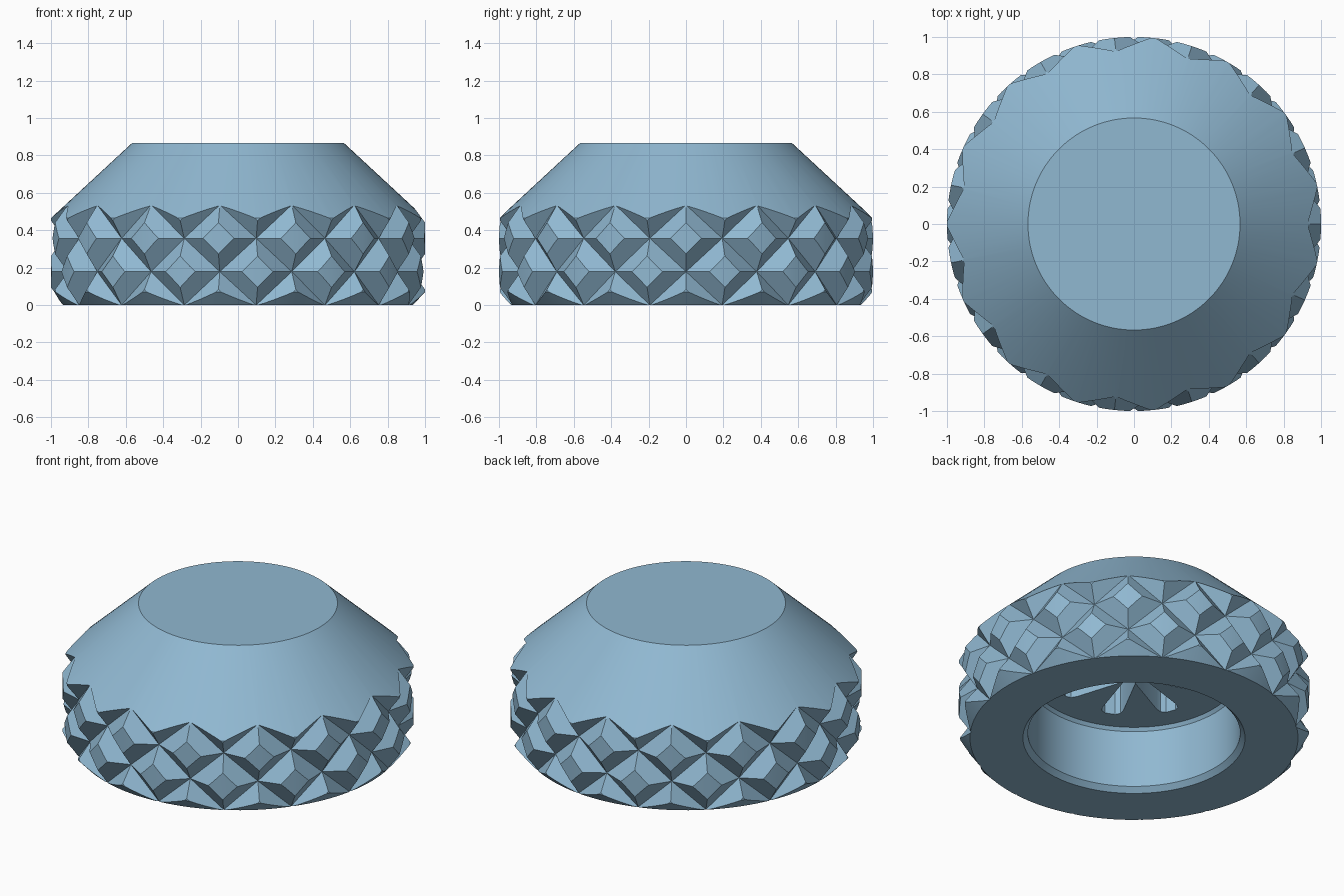
import bpy, bmesh, math
from math import sin, cos, pi, radians

if "Cube" in bpy.data.objects:
    bpy.data.objects.remove(bpy.data.objects["Cube"])

TEETH = 15            # knurl repeats around the rim
ROW = 0.1785          # height of half a knurl diamond

blue = bpy.data.materials.new("soft blue")
blue.diffuse_color = (0.28, 0.48, 0.64, 1)
blue.use_nodes = True
blue.node_tree.nodes["Principled BSDF"].inputs["Base Color"].default_value = blue.diffuse_color


def make_object(name, bm):
    bmesh.ops.recalc_face_normals(bm, faces=bm.faces)
    mesh = bpy.data.meshes.new(name)
    bm.to_mesh(mesh)
    bm.free()
    mesh.materials.append(blue)
    obj = bpy.data.objects.new(name, mesh)
    bpy.context.collection.objects.link(obj)
    return obj


def lathe(name, profile, steps):
    """Spin (radius, z) points around z; the first and last lie on the axis."""
    bm = bmesh.new()
    rings = []
    for r, z in profile:
        n = steps if r > 0 else 1
        rings.append([bm.verts.new((r * cos(2 * pi * i / steps), r * sin(2 * pi * i / steps), z))
                      for i in range(n)])
    for low, high in zip(rings, rings[1:]):
        if len(low) == 1:
            bm.faces.new(high)
        elif len(high) == 1:
            bm.faces.new(low)
        else:
            for i in range(steps):
                j = (i + 1) % steps
                bm.faces.new((low[i], low[j], high[j], high[i]))
    # flat discs replace the axis points
    bmesh.ops.delete(bm, geom=[v for v in bm.verts if not v.link_faces], context='VERTS')
    return make_object(name, bm)


def knurl_drum():
    """Drum of pointed pyramids separated by two families of crossing grooves."""
    bm = bmesh.new()
    n = 2 * TEETH
    rows = []
    for b in range(-1, 6):
        ring = []
        for a in range(n):
            r = 0.93 if (a + b) % 2 else 1.062      # groove crossing / pyramid tip
            t = 2 * pi * a / n
            ring.append(bm.verts.new((r * cos(t), r * sin(t), b * ROW)))
        rows.append(ring)
    for k in range(len(rows) - 1):
        low, high, b = rows[k], rows[k + 1], k - 1
        for a in range(n):
            c = (a + 1) % n
            p, q, s, t = low[a], low[c], high[c], high[a]
            if (a + b) % 2:
                bm.faces.new((p, q, s))
                bm.faces.new((p, s, t))
            else:
                bm.faces.new((p, q, t))
                bm.faces.new((q, s, t))
    bm.faces.new(rows[0])
    bm.faces.new(rows[-1])
    return make_object("knurl_cutter", bm)


def star_prism(z0, z1):
    """Eight-armed star with rounded arm ends."""
    bm = bmesh.new()
    outline = []
    arm = [(0.40, -0.062), (0.435, -0.055), (0.455, -0.03),
           (0.455, 0.03), (0.435, 0.055), (0.40, 0.062)]
    for k in range(8):
        t = radians(22.5 + 45 * k)
        outline.append((0.09 * cos(t - pi / 8), 0.09 * sin(t - pi / 8)))
        outline += [(x * cos(t) - y * sin(t), x * sin(t) + y * cos(t)) for x, y in arm]
    low = [bm.verts.new((x, y, z0)) for x, y in outline]
    high = [bm.verts.new((x, y, z1)) for x, y in outline]
    bm.faces.new(low)
    bm.faces.new(high)
    for i in range(len(low)):
        j = (i + 1) % len(low)
        bm.faces.new((low[i], low[j], high[j], high[i]))
    return make_object("slot_cutter", bm)


def boolean(obj, cutter, operation):
    mod = obj.modifiers.new(operation.lower(), 'BOOLEAN')
    mod.operation, mod.solver, mod.object = operation, 'EXACT', cutter
    bpy.context.view_layer.objects.active = obj
    bpy.ops.object.modifier_apply(modifier=mod.name)
    bpy.data.objects.remove(cutter)


# Knob body: recess ceiling, recess wall, base, rim, cone and flat top
knob = lathe("knob_body", [
    (0, 0.41), (0.59, 0.41), (0.605, 0.39), (0.605, 0.03), (0.633, 0),
    (0.935, 0), (1, 0.07), (1, 0.465), (0.567, 0.866), (0, 0.866)], 120)

# Diamond knurling around the rim
boolean(knob, knurl_drum(), 'INTERSECT')

# Star-shaped slots in the recess ceiling
boolean(knob, star_prism(0.35, 0.6), 'DIFFERENCE')

bpy.ops.object.select_all(action='DESELECT')
knob.select_set(True)
bpy.context.view_layer.objects.active = knob
bpy.ops.object.shade_smooth_by_angle(angle=radians(18))
